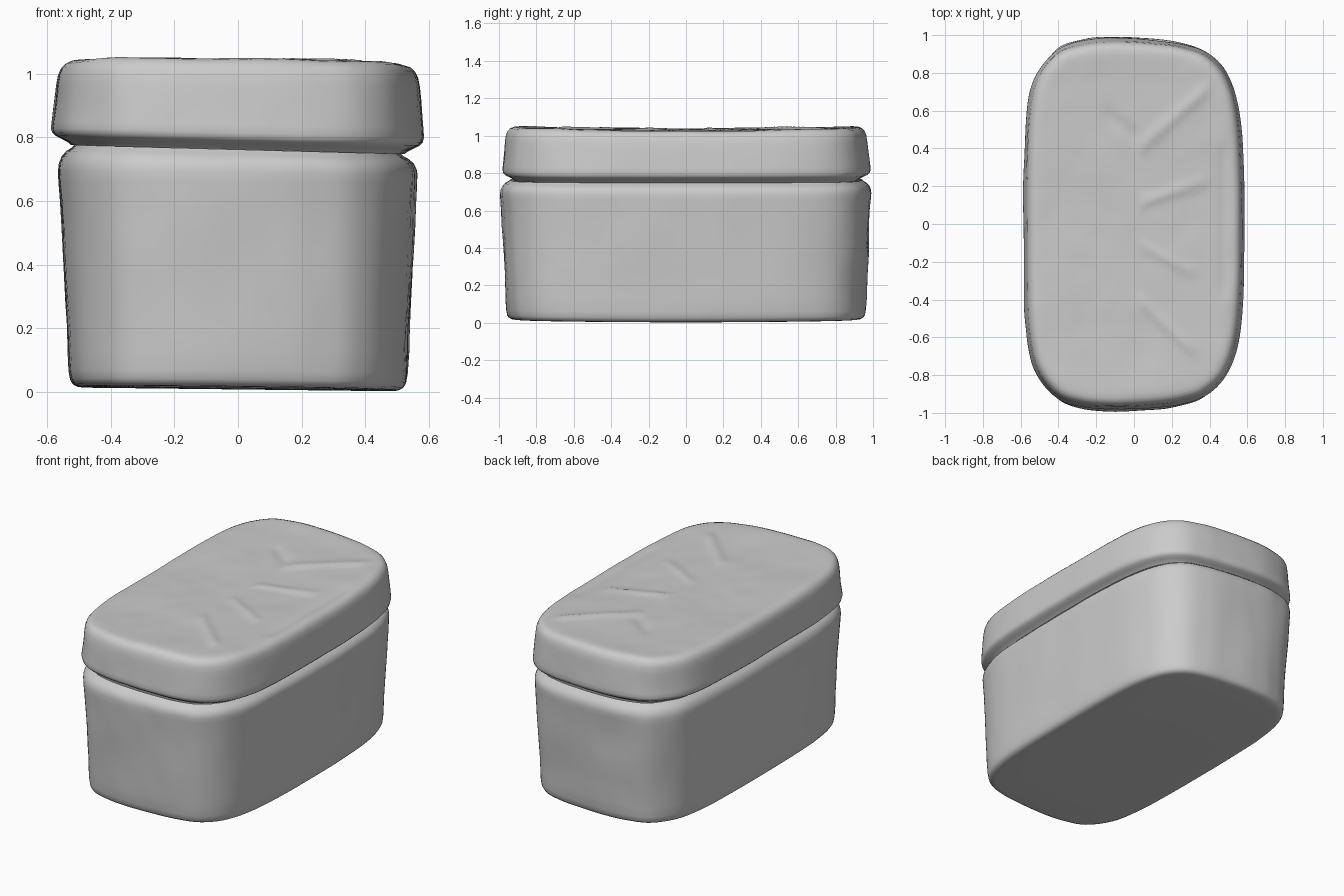
import bpy, math
from mathutils import Vector, noise

if "Cube" in bpy.data.objects:
    bpy.data.objects.remove(bpy.data.objects["Cube"])

# Half outline seen from above (mirrored across y = 0)
HALF = [(-.585, 0), (-.583, .3), (-.572, .56), (-.53, .77), (-.42, .92), (-.27, .975),
        (-.1, .99), (.1, .98), (.25, .96), (.39, .91), (.5, .79), (.56, .59), (.582, .3), (.585, 0)]
N_SUB = 7
# Soft creases pressed on the lid top: start, end, height
CREASES = [((.05, .42), (.37, .7), .010), ((.05, -.42), (.3, -.66), .010),
           ((.06, .12), (.36, .22), .009), ((.05, -.12), (.3, -.25), .007),
           ((.48, -.35), (.48, .38), -.009), ((-.13, .57), (0, .47), -.009)]


def outline(sx, sy):
    """Closed Catmull-Rom loop with outward normals."""
    pts = [Vector(p) for p in HALF + [(x, -y) for x, y in HALF[-2:0:-1]]]
    n, loop = len(pts), []
    for i in range(n):
        a, b, c, d = (pts[(i + k) % n] for k in (-1, 0, 1, 2))
        for k in range(N_SUB):
            t = k / N_SUB
            p = .5 * (2*b + (c-a)*t + (2*a-5*b+4*c-d)*t*t + (3*b-a-3*c+d)*t**3)
            loop.append(Vector((p.x * sx, p.y * sy)))
    m = len(loop)
    normals = []
    for i in range(m):
        t = (loop[(i+1) % m] - loop[i-1]).normalized()
        normals.append(Vector((-t.y, t.x)))
    return list(zip(loop, normals))


def crease(p):
    h = 0
    for a, b, amp in CREASES:
        a, b = Vector(a), Vector(b)
        t = max(0, min(1, (p - a).dot(b - a) / (b - a).length_squared))
        h += amp * math.exp(-((p - a.lerp(b, t)).length / .03) ** 2)
    return h


def shape(x, y, z):
    """Hand-modelled unevenness: tilted foot, sloping seam, dished top."""
    p = Vector((x, y, z))
    w = noise.noise(p * 3.5 + Vector((5, 2, 9))) * .006 + noise.noise(p * 9) * .002
    low = max(0, 1 - z / .15)
    seam = math.exp(-((z - .78) / .09) ** 2)
    high = max(0, min(1, (z - .9) / .13))
    r = 1 + w * 1.3 * (1 - low) * (1 - high)
    dz = low * (.003 - .012 * x + .010 * y * y) - seam * .028 * x
    dz += high * (.018 * y * y - .012 * x + w + crease(Vector((x, y))))
    return (x * r, y * r, max(0, z + dz))


def loft(name, loop, rings, cap_first):
    """Skin (z, inset) rings and close one end with shrinking rings."""
    m = len(loop)
    layers = []
    for z, inset in rings:
        layers.append([(p.x - n.x*inset, p.y - n.y*inset, z) for p, n in loop])
    if cap_first:
        layers.reverse()
    edge = layers[-1]
    steps = 4 if cap_first else 26
    for k in range(1, steps):
        f = 1 - k / steps
        layers.append([(x*f, y*f, z) for x, y, z in edge])
    verts = [shape(*v) for L in layers for v in L]
    verts.append(shape(0, 0, edge[0][2]))
    faces = []
    for r in range(len(layers) - 1):
        for i in range(m):
            j = (i + 1) % m
            faces.append((r*m+i, (r+1)*m+i, (r+1)*m+j, r*m+j))
    base = (len(layers) - 1) * m
    faces += [(base+i, len(verts)-1, base+(i+1) % m) for i in range(m)]
    if cap_first:
        faces = [f[::-1] for f in faces]
    mesh = bpy.data.meshes.new(name)
    mesh.from_pydata(verts, [], faces)
    mesh.update()
    for poly in mesh.polygons:
        poly.use_smooth = True
    ob = bpy.data.objects.new(name, mesh)
    bpy.context.collection.objects.link(ob)
    return ob


# Container body, tapering to the foot and tucking into the seam groove
loft("container_body", outline(.965, 1.003),
     [(.005, .085), (.007, .062), (.015, .046), (.03, .037), (.06, .032), (.13, .028)] +
     [(.2 + .08*k, .026 - .004*k) for k in range(6)] +
     [(.66, .002), (.69, .001), (.71, .004), (.73, .013), (.745, .028), (.755, .045), (.762, .052)],
     True)

# Lid, overhanging the groove with a rounded top edge
loft("lid", outline(1, .993),
     [(.762, .062), (.77, .053), (.78, .034), (.79, .014), (.8, .004), (.815, 0), (.84, .002),
      (.88, .006), (.92, .01), (.96, .014), (.99, .019), (1.01, .028), (1.024, .042),
      (1.031, .06), (1.034, .085)],
     False)
